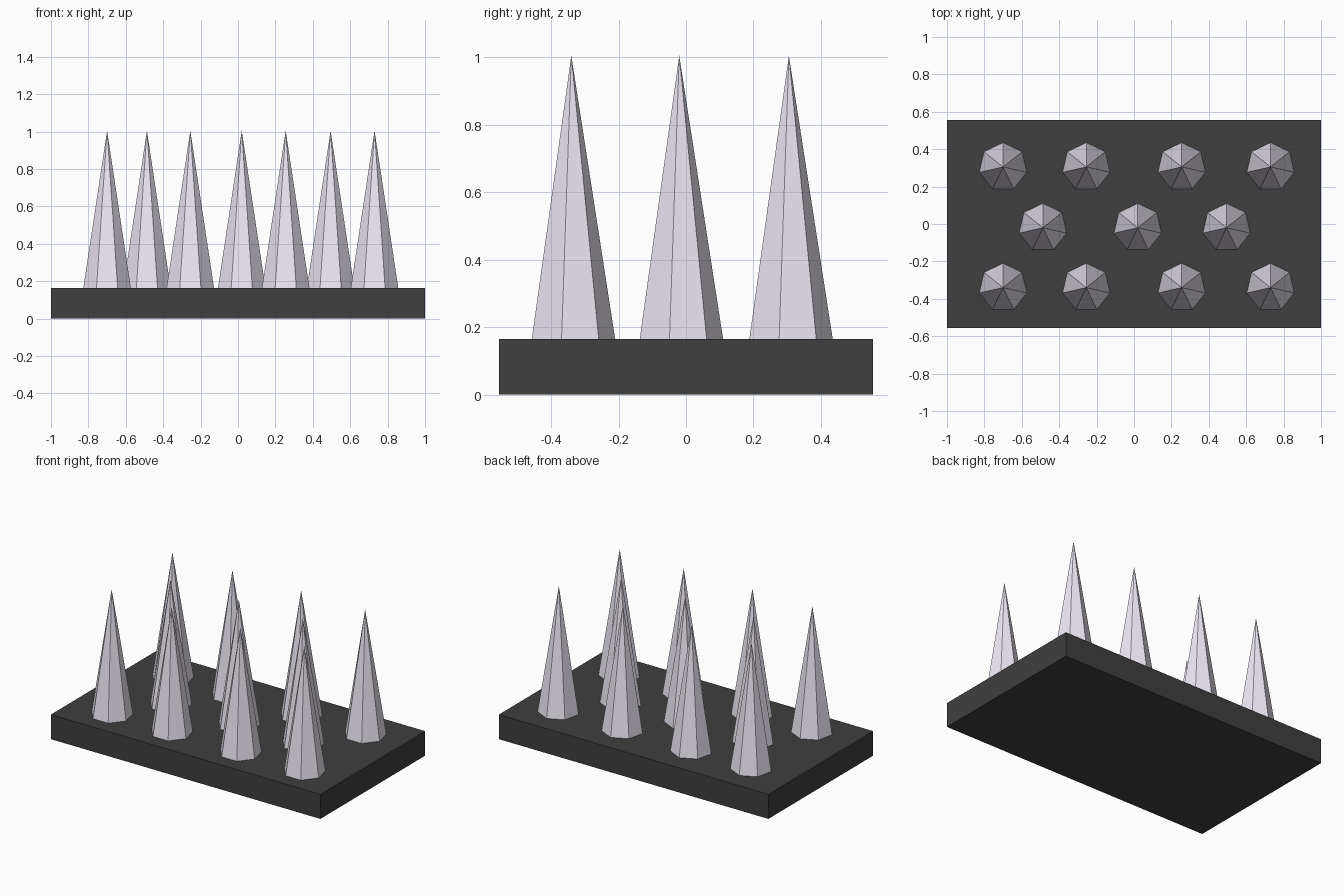
import bpy

if "Cube" in bpy.data.objects:
    bpy.data.objects.remove(bpy.data.objects["Cube"])

BASE_TOP = 0.165
TIP = 1.005
RADIUS = 0.13


def material(name, rgb):
    m = bpy.data.materials.new(name)
    m.diffuse_color = (*rgb, 1)
    m.use_nodes = True
    m.node_tree.nodes["Principled BSDF"].inputs["Base Color"].default_value = m.diffuse_color
    return m


black = material("black", (0.05, 0.05, 0.05))
lilac = material("pale_lilac", (0.85, 0.80, 0.90))

# Flat base slab
bpy.ops.mesh.primitive_cube_add(size=1, location=(0, 0, BASE_TOP / 2))
base = bpy.context.object
base.name = "base"
base.scale = (2, 1.11, BASE_TOP)
base.data.materials.append(black)

# Staggered rows of seven-sided spikes
outer = (-0.70, -0.255, 0.255, 0.73)
inner = (-0.487, 0.02, 0.495)
height = TIP - BASE_TOP
for row, (y, xs) in enumerate(((-0.34, outer), (-0.02, inner), (0.305, outer))):
    for col, x in enumerate(xs):
        bpy.ops.mesh.primitive_cone_add(
            vertices=7, radius1=RADIUS, radius2=0, depth=height,
            location=(x, y, BASE_TOP + height / 2))
        spike = bpy.context.object
        spike.name = f"spike_{row + 1}_{col + 1}"
        spike.data.materials.append(lilac)
